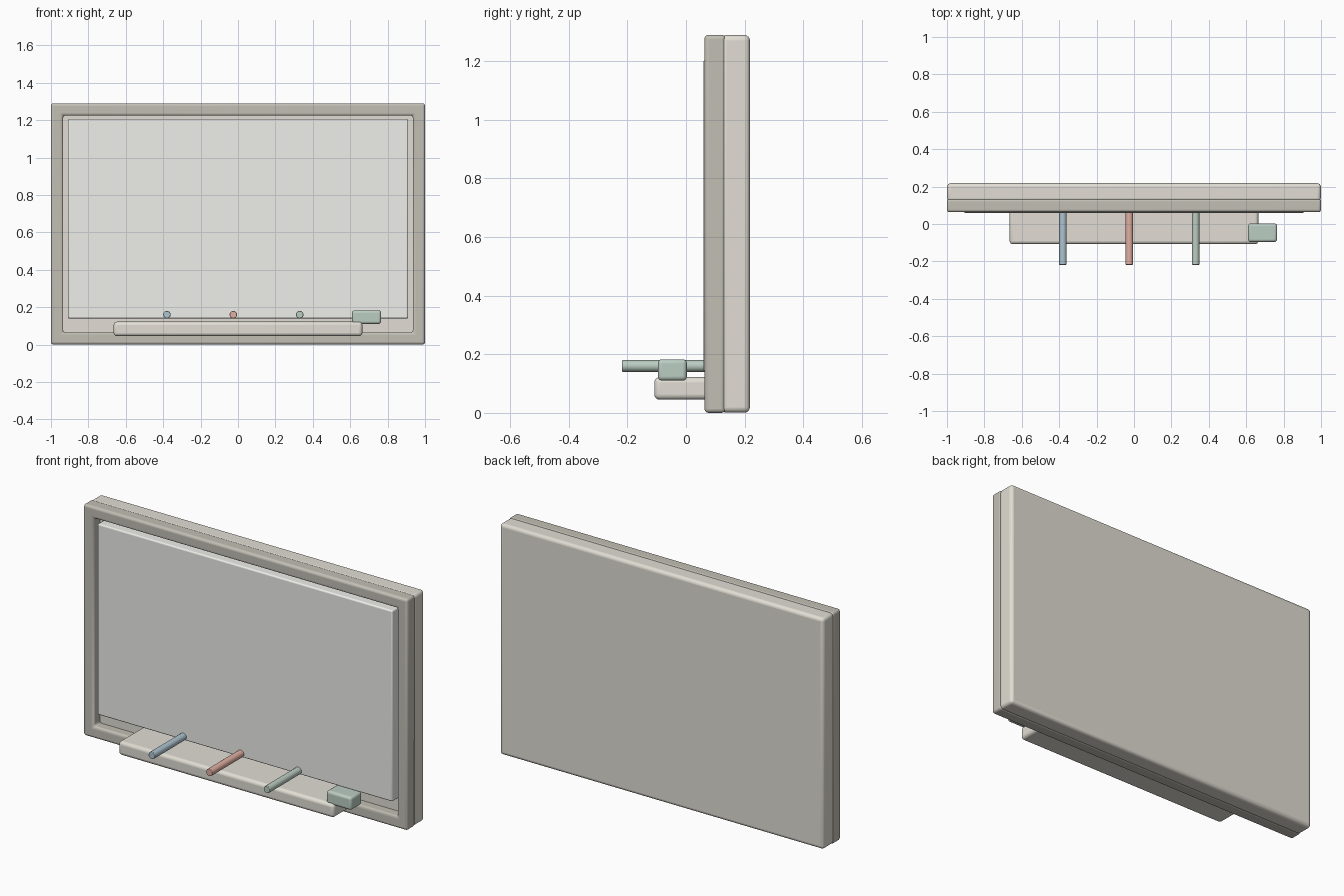
import bpy, bmesh, math

if "Cube" in bpy.data.objects:
    bpy.data.objects.remove(bpy.data.objects["Cube"])


def material(name, rgb):
    m = bpy.data.materials.new(name)
    m.diffuse_color = (*rgb, 1)
    m.use_nodes = True
    m.node_tree.nodes["Principled BSDF"].inputs["Base Color"].default_value = m.diffuse_color
    return m


BEIGE = material("beige", (0.76, 0.73, 0.66))
TAUPE = material("taupe", (0.54, 0.52, 0.46))
WHITE = material("board_white", (0.86, 0.86, 0.83))
BLUE = material("blue", (0.42, 0.55, 0.63))
RED = material("red", (0.74, 0.43, 0.36))
GREEN = material("green", (0.50, 0.61, 0.54))


def finish(name, bm, mat, bevel, segments=4):
    bmesh.ops.recalc_face_normals(bm, faces=bm.faces)
    me = bpy.data.meshes.new(name)
    bm.to_mesh(me)
    bm.free()
    ob = bpy.data.objects.new(name, me)
    bpy.context.collection.objects.link(ob)
    me.materials.append(mat)
    if bevel:
        mod = ob.modifiers.new("bevel", "BEVEL")
        mod.width, mod.segments = bevel, segments
        mod.limit_method = 'ANGLE'
        mod.angle_limit = math.radians(40)
    bpy.ops.object.select_all(action='DESELECT')
    ob.select_set(True)
    bpy.context.view_layer.objects.active = ob
    bpy.ops.object.shade_smooth_by_angle(angle=math.radians(35))
    return ob


def box(name, x, y, z, mat, bevel):
    """Rounded box from (min, max) ranges."""
    bm = bmesh.new()
    bmesh.ops.create_cube(bm, size=1)
    for v in bm.verts:
        v.co = [r[0] + (c + 0.5) * (r[1] - r[0]) for c, r in zip(v.co, (x, y, z))]
    return finish(name, bm, mat, bevel)


def frame(name, half_w, height, width, y, mat, bevel):
    """Rectangular ring: four sides with mitred corners."""
    bm = bmesh.new()
    w = width
    rings = []
    for inset, depth in ((0, y[0]), (w, y[0]), (w, y[1]), (0, y[1])):
        a, z0, z1 = half_w - inset, inset, height - inset
        rings.append([bm.verts.new((px, depth, pz))
                      for px, pz in ((-a, z0), (a, z0), (a, z1), (-a, z1))])
    for k in range(4):
        r, s = rings[k], rings[(k + 1) % 4]
        for i in range(4):
            j = (i + 1) % 4
            bm.faces.new((r[i], r[j], s[j], s[i]))
    return finish(name, bm, mat, bevel)


# Backing slab, raised frame and writing surface
box("backing_board", (-0.999, 0.999), (0.12, 0.218), (0.001, 1.289), BEIGE, 0.018)
frame("outer_frame", 1.0, 1.29, 0.065, (0.063, 0.135), TAUPE, 0.014)
box("writing_panel", (-0.91, 0.91), (0.06, 0.13), (0.14, 1.205), WHITE, 0.008)

# Tray along the bottom edge
box("marker_tray", (-0.665, 0.665), (-0.108, 0.13), (0.045, 0.122), BEIGE, 0.018)

# Markers pointing out from the board
for name, x, mat in (("blue_marker", -0.38, BLUE), ("red_marker", -0.025, RED),
                     ("green_marker", 0.33, GREEN)):
    bm = bmesh.new()
    bmesh.ops.create_cone(bm, cap_ends=True, segments=24, radius1=0.02,
                          radius2=0.02, depth=0.30)
    for v in bm.verts:
        v.co = (x + v.co.x, -0.068 + v.co.z, 0.16 + v.co.y)
    finish(name, bm, mat, 0.003, 2)

# Eraser at the end of the tray
box("eraser", (0.61, 0.765), (-0.096, 0.003), (0.11, 0.183), GREEN, 0.014)
